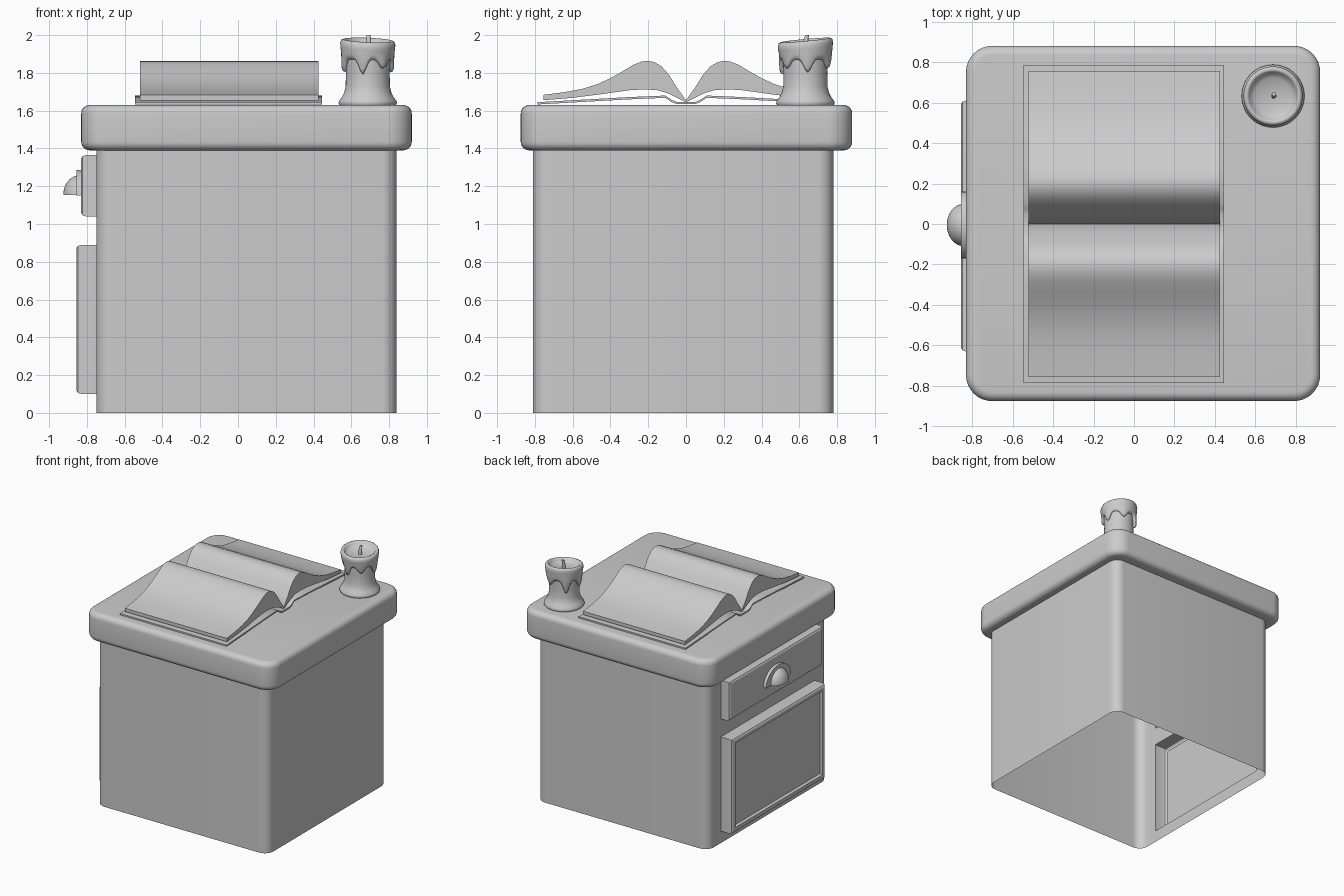
import bpy, bmesh, math
from math import sin, cos, pi, exp
from mathutils import Matrix

if "Cube" in bpy.data.objects:
    bpy.data.objects.remove(bpy.data.objects["Cube"])


def finish(bm, name, angle=40, recalc=True):
    if recalc:
        bmesh.ops.recalc_face_normals(bm, faces=bm.faces)
    me = bpy.data.meshes.new(name)
    bm.to_mesh(me)
    bm.free()
    ob = bpy.data.objects.new(name, me)
    bpy.context.collection.objects.link(ob)
    bpy.ops.object.select_all(action='DESELECT')
    ob.select_set(True)
    bpy.context.view_layer.objects.active = ob
    bpy.ops.object.shade_smooth_by_angle(angle=math.radians(angle))
    return ob


def rounded_rect(x0, x1, y0, y1, r, n=8):
    pts = []
    for k, (cx, cy) in enumerate([(x1 - r, y1 - r), (x0 + r, y1 - r),
                                  (x0 + r, y0 + r), (x1 - r, y0 + r)]):
        for i in range(n + 1):
            a = pi / 2 * (k + i / n)
            pts.append((cx + r * cos(a), cy + r * sin(a)))
    return pts


def loft(rings, caps=True):
    """Skin closed rings of 3D points; returns bmesh and face rows."""
    bm = bmesh.new()
    vs = [[bm.verts.new(p) for p in ring] for ring in rings]
    n = len(rings[0])
    rows = [[bm.faces.new((a[i], a[(i + 1) % n], b[(i + 1) % n], b[i]))
             for i in range(n)] for a, b in zip(vs, vs[1:])]
    if caps:
        bm.faces.new(vs[0][::-1])
        bm.faces.new(vs[-1])
    return bm, rows


def prism_x(name, profile, x0, x1):
    bm, _ = loft([[(x, y, z) for y, z in profile] for x in (x0, x1)])
    return finish(bm, name)


# Cabinet shell, open below; the door and drawer are pushed out of its -x wall
n = 8
ring = rounded_rect(-0.75, 0.84, -0.81, 0.78, 0.08, n)
cut = 2 * (n + 1)
ring[cut:cut] = [(-0.75, 0.61), (-0.75, -0.63)]
bm, rows = loft([[(x, y, z) for x, y in ring]
                 for z in (0, 0.10, 0.89, 1.04, 1.365, 1.40)], caps=False)
bm.normal_update()


def push_out(face, depth):
    f = bmesh.ops.extrude_discrete_faces(bm, faces=[face])['faces'][0]
    bmesh.ops.translate(bm, verts=f.verts, vec=(-depth, 0, 0))
    bm.normal_update()
    for t, d in ((0.008, 0.017), (0.017, 0.008)):
        bmesh.ops.inset_individual(bm, faces=[f], thickness=t, depth=d)
    return f


door, drawer = rows[1][cut], rows[3][cut]
push_out(drawer, 0.055)
door = push_out(door, 0.08)
# recessed door panel
for t, d in ((0.035, 0), (0.012, -0.02)):
    bmesh.ops.inset_individual(bm, faces=[door], thickness=t, depth=d)
finish(bm, "cabinet_body", 30, recalc=False)

# Table top with rounded rims
R = 0.045
levels = [(1.39 + R * (1 - cos(a)), R * (1 - sin(a)))
          for a in [pi / 2 * i / 6 for i in range(7)]]
levels += [(1.39 + 1.63 - z, d) for z, d in reversed(levels)]
bm, _ = loft([[(x, y, z) for x, y in
               rounded_rect(-0.83 + d, 0.92 - d, -0.875 + d, 0.88 - d, 0.13 - d)]
              for z, d in levels])
finish(bm, "table_top")

# Cup handle: arched back plate and quarter dome
arc = [pi * i / 20 for i in range(21)]
prism_x("handle_plate", [(-0.005 + 0.165 * cos(a), 1.152 + 0.135 * sin(a))
                         for a in arc], -0.855, -0.825)
bm = bmesh.new()
bmesh.ops.create_uvsphere(bm, u_segments=32, v_segments=20, radius=1)
for axis in ((0, 0, 1), (-1, 0, 0)):
    bmesh.ops.bisect_plane(bm, geom=bm.verts[:] + bm.edges[:] + bm.faces[:],
                           plane_co=(0, 0, 0), plane_no=axis, clear_inner=True)
    bmesh.ops.holes_fill(bm, edges=[e for e in bm.edges if e.is_boundary])
bmesh.ops.transform(bm, verts=bm.verts, matrix=Matrix.Translation((-0.84, -0.005, 1.153))
                    @ Matrix.Diagonal((0.085, 0.105, 0.105, 1)))
finish(bm, "handle_cup")

# Open book: cover folded around the spine, and two arched page blocks
half = [(0.05, 1.635), (0.075, 1.645), (0.11, 1.668), (0.3, 1.66), (0.785, 1.633)]
lower = [(-y, z) for y, z in reversed(half)] + half
upper = [(y, z + 0.012) for y, z in reversed(lower)]
prism_x("book_cover", lower + upper, -0.545, 0.445)
top = [(0, 1.655), (0.05, 1.725), (0.09, 1.79), (0.13, 1.835), (0.165, 1.856),
       (0.2, 1.864), (0.235, 1.86), (0.28, 1.842), (0.34, 1.806), (0.4, 1.772),
       (0.47, 1.74), (0.55, 1.715), (0.65, 1.697), (0.755, 1.684)]
under = [(0.755, 1.655), (0.6, 1.668), (0.45, 1.687), (0.3, 1.708), (0.22, 1.713),
         (0.15, 1.708), (0.09, 1.69), (0.04, 1.665), (0, 1.645)]
for side, s in (("front", -1), ("back", 1)):
    prism_x(f"book_pages_{side}", [(s * y, z) for y, z in top + under], -0.52, 0.425)

# Candle: flared base and stem
CX, CY, N = 0.687, 0.632, 64


def lathe(name, prof):
    """prof(a) gives (radius, z) pairs for angle a."""
    cols = [prof(2 * pi * i / N) for i in range(N)]
    bm, _ = loft([[(CX + cols[i][k][0] * cos(2 * pi * i / N),
                    CY + cols[i][k][0] * sin(2 * pi * i / N), cols[i][k][1])
                   for i in range(N)] for k in range(len(cols[0]))])
    return finish(bm, name, 60)


lathe("candle_stem", lambda a: [(0.15, 1.63), (0.155, 1.64), (0.152, 1.652),
                                (0.138, 1.67), (0.125, 1.695), (0.117, 1.73),
                                (0.116, 1.80), (0.12, 1.90)])


# Melted wax collar: tilted rim, dripping lower edge, dished top
def collar(a):
    drip = sum(d * exp(-((((a - c + pi) % (2 * pi)) - pi) / w) ** 2)
               for c, w, d in ((0.1, 0.22, 0.07), (1.2, 0.25, 0.05), (2.3, 0.22, 0.10),
                               (3.3, 0.25, 0.07), (4.5, 0.2, 0.08), (5.4, 0.24, 0.05)))
    low = 1.872 - drip
    def tilt(r, z):
        return (r, z + r * (0.09 * sin(a) - 0.04 * cos(a)))
    return [(0.105, low + 0.015), (0.122, low), (0.133, low + 0.006), (0.139, low + 0.022),
            (0.141, 1.905), tilt(0.145, 1.935), tilt(0.146, 1.955), tilt(0.141, 1.969),
            tilt(0.13, 1.974), tilt(0.12, 1.968), tilt(0.112, 1.95), tilt(0.09, 1.937),
            tilt(0.02, 1.93)]


lathe("candle_wax", collar)

# Wick, slightly bent
bm, _ = loft([[(CX + 0.004 + r * cos(t), CY + dy + r * sin(t), z)
               for t in [2 * pi * i / 12 for i in range(12)]]
              for z, dy, r in ((1.92, 0, 0.013), (1.96, 0.001, 0.013),
                               (1.985, 0.005, 0.012), (2.0, 0.01, 0.01))])
finish(bm, "candle_wick", 50)
